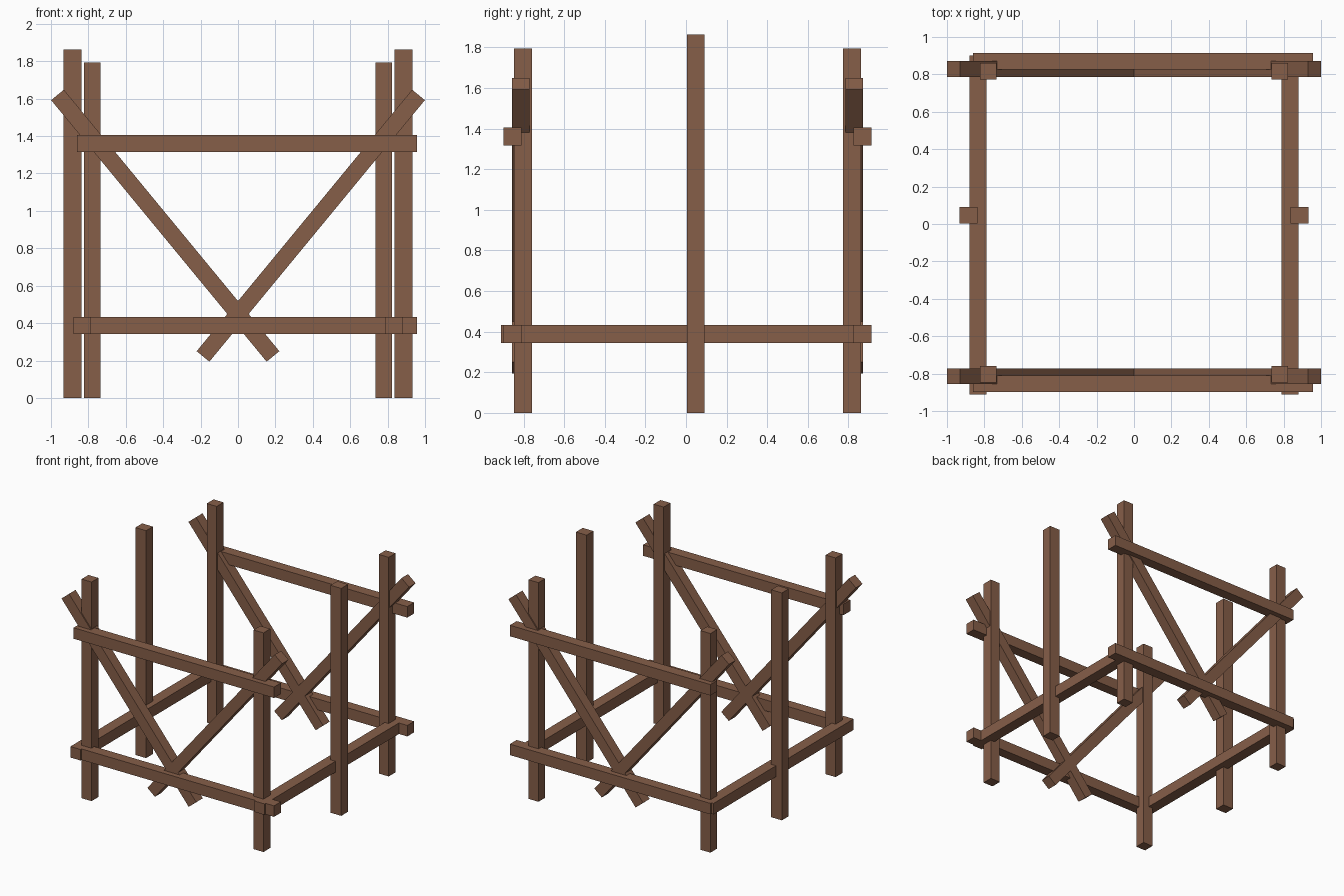
import bpy
import math

if "Cube" in bpy.data.objects:
    bpy.data.objects.remove(bpy.data.objects["Cube"])

# One timber colour for the whole frame
wood = bpy.data.materials.new("brown timber")
wood.diffuse_color = (0.24, 0.113, 0.066, 1.0)
wood.use_nodes = True
wood.node_tree.nodes["Principled BSDF"].inputs["Base Color"].default_value = wood.diffuse_color

T = 0.088      # beam thickness
CY = 0.007     # middle of the frame in depth


def beam(name, center, size, tilt=0.0):
    """Square-cut timber, optionally tilted in the front plane."""
    bpy.ops.mesh.primitive_cube_add(size=1, location=center, rotation=(0, tilt, 0))
    ob = bpy.context.object
    ob.name = name
    ob.scale = size
    ob.data.materials.append(wood)
    bpy.ops.object.transform_apply(location=False, rotation=True, scale=True)
    return ob


# Front and back frames
for face, s in (("front", -1), ("back", 1)):
    # horizontal rails, offset to the right
    for level, z in (("lower", 0.388), ("upper", 1.361)):
        beam(f"{face}_{level}_rail", (0.048, CY + s * 0.862, z), (1.816, T, 0.09))

    for side, m in (("left", -1), ("right", 1)):
        # corner posts
        beam(f"{face}_{side}_post", (m * 0.779, CY + s * 0.810, 0.897), (0.09, T, 1.794))

        # crossing diagonal braces
        x0, z0, x1, z1 = m * 0.965, 1.62, m * -0.187, 0.222
        dx, dz = x0 - x1, z0 - z1
        beam(f"{face}_{side}_brace",
             ((x0 + x1) / 2, CY + s * 0.821, (z0 + z1) / 2),
             (T, 0.085, math.hypot(dx, dz)), math.atan2(dx, dz))

# Side frames: a low rail and a tall middle post
for side, m in (("left", -1), ("right", 1)):
    beam(f"{side}_side_rail", (m * 0.834, -0.006, 0.388), (0.092, 1.812, 0.09))
    beam(f"{side}_middle_post", (m * 0.884, 0.048, 0.931), (0.097, T, 1.862))
